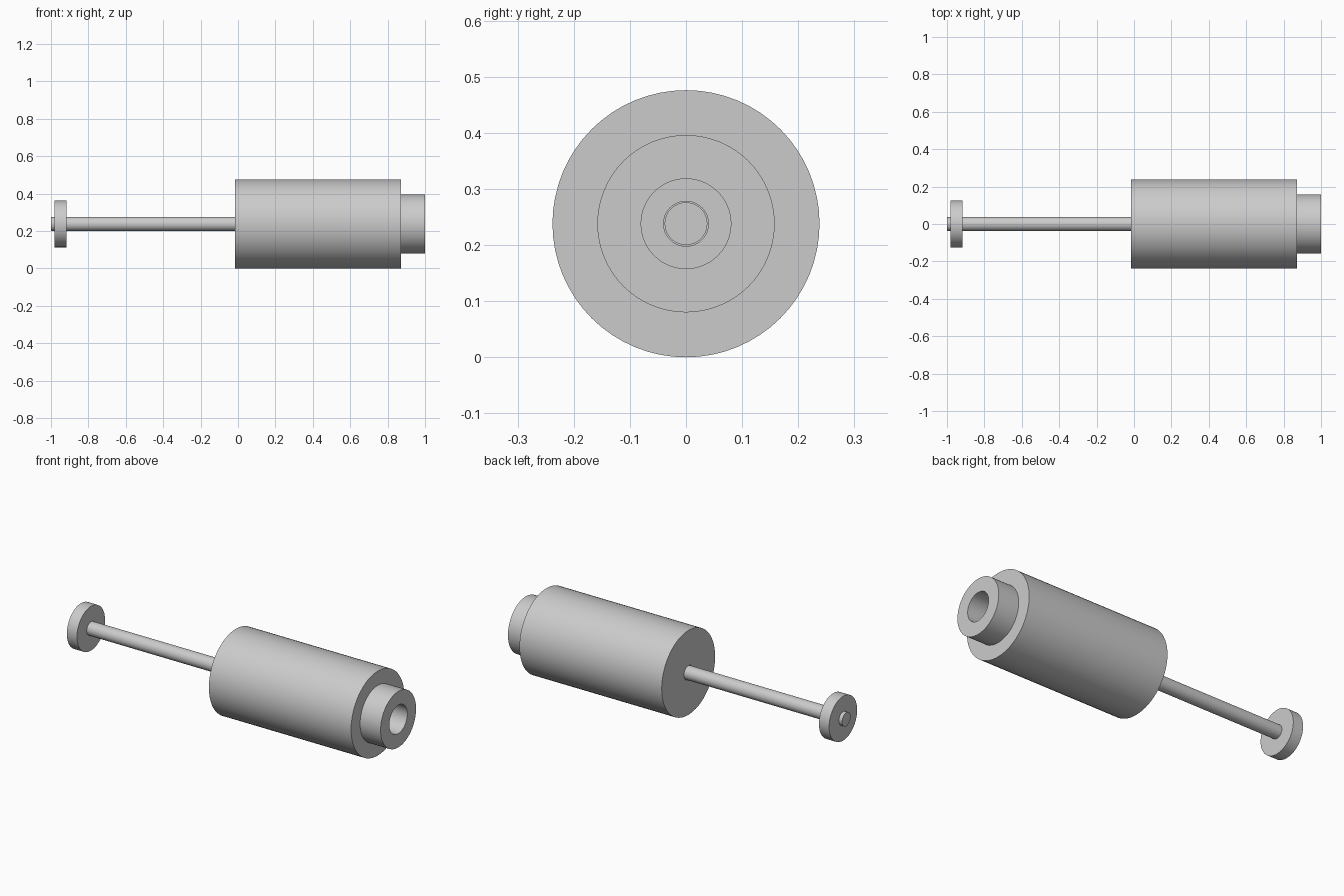
import bpy
import bmesh
import math
from mathutils import Matrix, Vector

cube = bpy.data.objects.get("Cube")
if cube:
    bpy.data.objects.remove(cube, do_unlink=True)

AXIS_Z = 0.238
SEGMENTS = 64

steel = bpy.data.materials.new("light_grey")
steel.use_nodes = True
grey = (0.6, 0.6, 0.6, 1)
steel.diffuse_color = grey
steel.node_tree.nodes["Principled BSDF"].inputs["Base Color"].default_value = grey


def lathe(name, profile, closed=False):
    """Turn (x, radius) points around the long axis."""
    bm = bmesh.new()
    rings = []
    for x, r in profile:
        if r == 0:
            rings.append([bm.verts.new((x, 0, 0))] * SEGMENTS)
        else:
            angles = [math.tau * i / SEGMENTS for i in range(SEGMENTS)]
            rings.append([bm.verts.new((x, r * math.cos(a), r * math.sin(a))) for a in angles])
    pairs = list(zip(rings, rings[1:]))
    if closed:
        pairs.append((rings[-1], rings[0]))
    for a, b in pairs:
        for i in range(SEGMENTS):
            j = (i + 1) % SEGMENTS
            corners = list(dict.fromkeys((a[i], a[j], b[j], b[i])))
            bm.faces.new(corners)
    bmesh.ops.recalc_face_normals(bm, faces=bm.faces)
    mesh = bpy.data.meshes.new(name)
    bm.to_mesh(mesh)
    bm.free()
    mesh.transform(Matrix.Translation(Vector((0, 0, AXIS_Z))))
    mesh.materials.append(steel)
    obj = bpy.data.objects.new(name, mesh)
    bpy.context.collection.objects.link(obj)
    bpy.ops.object.select_all(action="DESELECT")
    obj.select_set(True)
    bpy.context.view_layer.objects.active = obj
    bpy.ops.object.shade_smooth_by_angle(angle=math.radians(30))
    return obj


# Housing with stepped collar, wide bore and narrow rod hole
lathe("housing", [(-0.015, 0.04), (-0.015, 0.238), (0.872, 0.238), (0.872, 0.158),
                  (1, 0.158), (1, 0.08), (0.75, 0.08), (0.75, 0.04)], closed=True)

# Sliding rod
lathe("rod", [(-1, 0), (-1, 0.038), (0.75, 0.038), (0.75, 0)])

# Disc fixed near the rod tip
lathe("end_disc", [(-0.98, 0.038), (-0.98, 0.125), (-0.917, 0.125), (-0.917, 0.038)], closed=True)
